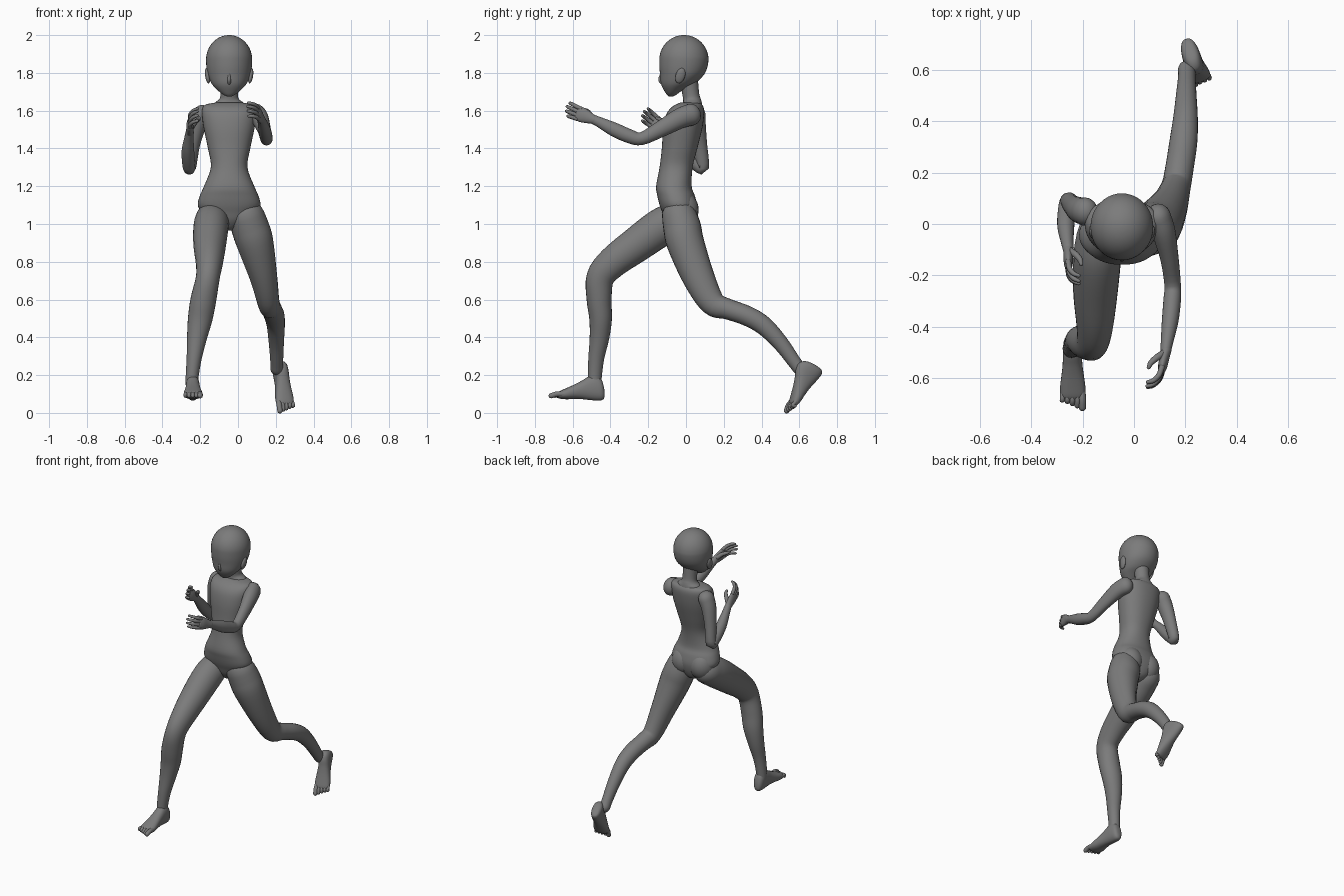
import bpy, bmesh, math
from mathutils import Vector

X, Z = Vector((1, 0, 0)), Vector((0, 0, 1))
grey = bpy.data.materials.new("dark_grey")
grey.diffuse_color = (.2, .2, .2, 1)


def spline(pts, n):
    """Catmull-Rom through rows of (x, y, z, a, b)."""
    p = [Vector(q) for q in pts]
    p = [p[0] * 2 - p[1]] + p + [p[-1] * 2 - p[-2]]
    out = []
    for i in range(1, len(p) - 2):
        a, b, c, d = p[i - 1:i + 3]
        for k in range(n):
            t = k / n
            out.append((b * 2 + (c - a) * t + (a * 2 - b * 5 + c * 4 - d) * t * t
                        + (b * 3 - a - c * 3 + d) * t ** 3) * 0.5)
    return out + [p[-2]]


def loft(name, pts, axis=None, ref=X, seg=24, n=4, power=2.0):
    """Tube with elliptical rings; a given axis keeps all rings parallel."""
    rows = spline(pts, n)
    cen = [Vector(r[:3]) for r in rows]
    rings = []
    for i, r in enumerate(rows):
        t = axis or (cen[min(i + 1, len(cen) - 1)] - cen[max(i - 1, 0)]).normalized()
        rings.append((cen[i], t, max(r[3], .002), max(r[4], .002)))
    if not axis:  # rounded ends
        for end, sign in ((0, -1), (-1, 1)):
            c, t, a, b = rings[end]
            cap = [(c + t * sign * min(a, b) * math.sin(g), t, a * math.cos(g), b * math.cos(g))
                   for g in (.4, .8, 1.15, 1.45)]
            rings = cap[::-1] + rings if sign < 0 else rings + cap
    bm = bmesh.new()
    loops = []
    for c, t, a, b in rings:
        s = (ref - t * ref.dot(t)).normalized()
        o = t.cross(s)
        loop = []
        for k in range(seg):
            g = 2 * math.pi * k / seg
            u, v = math.cos(g), math.sin(g)
            e = 2 / power
            loop.append(bm.verts.new(c + s * a * math.copysign(abs(u) ** e, u)
                                     + o * b * math.copysign(abs(v) ** e, v)))
        loops.append(loop)
    for p, q in zip(loops, loops[1:]):
        for k in range(seg):
            bm.faces.new((p[k], p[(k + 1) % seg], q[(k + 1) % seg], q[k]))
    bm.faces.new(loops[0][::-1])
    bm.faces.new(loops[-1])
    bmesh.ops.recalc_face_normals(bm, faces=bm.faces)
    me = bpy.data.meshes.new(name)
    bm.to_mesh(me)
    bm.free()
    me.materials.append(grey)
    for f in me.polygons:
        f.use_smooth = True
    ob = bpy.data.objects.new(name, me)
    bpy.context.collection.objects.link(ob)
    return ob


def ball(name, loc, scale, rot=(0, 0, 0)):
    bpy.ops.mesh.primitive_uv_sphere_add(segments=24, ring_count=14, location=loc, rotation=rot)
    ob = bpy.context.object
    ob.name, ob.scale = name, scale
    ob.data.materials.append(grey)
    bpy.ops.object.shade_smooth()


def foot(name, heel, fwd, inner):
    """Sole starts at the heel; inner points to the big toe side."""
    f = Vector(fwd).normalized()
    s = (Vector(inner) - f * f.dot(Vector(inner))).normalized()
    u = s.cross(f)
    u = u if u.z > 0 else -u
    h = Vector(heel)
    rows = []
    for t, w, bot, top in ((-.002, .008, .02, .04), (.004, .022, .008, .075), (.02, .032, .001, .115),
                           (.05, .036, 0, .135), (.085, .037, .002, .126), (.12, .039, .004, .103),
                           (.16, .044, .003, .08), (.2, .049, 0, .06), (.235, .047, .002, .043),
                           (.25, .036, .008, .032)):
        rows.append((*(h + f * t + u * (top + bot) / 2), w, (top - bot) / 2))
    loft(name, rows, axis=f, ref=s, power=2.3)
    for i in range(5):
        off, r = .035 - .0185 * i, (.0145, .0115, .011, .0105, .01)[i]
        end = .28 - .008 * i
        loft(f"{name}_toe_{i + 1}", [(*(h + f * .215 + s * off + u * .026), r, r),
                                     (*(h + f * .25 + s * off * 1.05 + u * .026), r, r),
                                     (*(h + f * end + s * off * 1.05 + u * .016), r, r)], ref=s, seg=10)


def hand(name, wrist, fwd, palm):
    """palm is the direction the fingers curl towards."""
    f, w = Vector(fwd).normalized(), Vector(wrist)
    p = Vector(palm)
    p = (p - f * f.dot(p)).normalized()
    u = p.cross(f)
    u = u if u.z > 0 else -u
    loft(name, [(*(w + f * t), a, b) for t, a, b in
                ((-.01, .023, .021), (.025, .032, .019), (.06, .039, .018), (.084, .037, .013))], ref=u)
    for i in range(4):
        k = 1.5 - i
        ln = (.078, .086, .08, .062)[i]
        base = w + f * .08 + u * k * .019
        d = f + u * k * .06
        rows = [(*base, .0115, .0115), (*(base + d * ln * .45 + p * .004), .0105, .0105),
                (*(base + d * ln * .8 + p * .02), .0095, .0095),
                (*(base + d * ln * .95 + p * .04), .0075, .0075)]
        loft(f"{name}_finger_{i + 1}", rows, ref=u, seg=10)
    rows = [(*(w + f * a + u * b + p * c), r, r) for a, b, c, r in
            ((.015, .012, .006, .015), (.045, .028, .028, .013), (.07, .028, .045, .011), (.088, .024, .05, .008))]
    loft(name + "_thumb", rows, ref=u, seg=10)


# Torso: z, half width, y front, y back
C = -.047
torso = [(.965, .018, -.06, -.01), (.985, .05, -.085, .025), (1.02, .1, -.11, .045), (1.06, .143, -.125, .056),
         (1.1, .166, -.14, .058), (1.15, .155, -.152, .047), (1.2, .133, -.158, .03), (1.3, .097, -.14, .035),
         (1.4, .112, -.128, .06), (1.5, .133, -.122, .085), (1.57, .143, -.108, .095), (1.61, .142, -.085, .095),
         (1.632, .125, -.055, .085), (1.643, .07, -.03, .07)]
loft("torso", [(C, (f + b) / 2, z, w, (b - f) / 2) for z, w, f, b in torso], axis=Z, seg=40, power=2.2)
for side in (-1, 1):
    ball("buttock", (C + side * .068, -.025, 1.075), (.085, .092, .1))

# Neck and head
loft("neck", [(C, .035, 1.6, .1, .055), (C, .034, 1.64, .078, .05), (C, .032, 1.66, .053, .047),
              (C, .025, 1.69, .046, .045), (C, .012, 1.78, .05, .05)], axis=Z)
skull = [(1.676, .014, -.092, -.068), (1.685, .032, -.102, -.05), (1.7, .052, -.112, -.03),
         (1.725, .078, -.126, .01), (1.75, .097, -.134, .055), (1.79, .113, -.137, .095), (1.83, .12, -.141, .113)]
for g in range(0, 90, 10):
    c = math.cos(math.radians(g))
    skull.append((1.87 + .13 * math.sin(math.radians(g)), .122 * c, -.01 - .131 * c, -.01 + .129 * c))
skull.append((2.0, .004, -.014, -.006))
loft("head", [(C, (f + b) / 2, z, w, (b - f) / 2) for z, w, f, b in skull], axis=Z, seg=40, n=3)
loft("nose", [(C, -.131, 1.795, .006, .006), (C, -.135, 1.765, .009, .012), (C, -.128, 1.748, .01, .01)], seg=12)
for side in (-1, 1):
    ball("ear", (C + side * .114, -.03, 1.785), (.013, .025, .042), (-.3, side * .15, 0))

# Arms: path with side and depth radii
loft("right_arm", [(-.19, .048, 1.58, .05, .055), (-.215, .055, 1.52, .046, .05), (-.238, .07, 1.42, .037, .042),
                   (-.255, .088, 1.3, .033, .034), (-.262, .05, 1.325, .034, .036), (-.265, -.01, 1.39, .033, .036),
                   (-.26, -.065, 1.452, .025, .028), (-.255, -.1, 1.49, .021, .024)])
loft("left_arm", [(.095, .03, 1.58, .048, .058), (.115, -.03, 1.56, .046, .054), (.137, -.13, 1.505, .036, .044),
                  (.15, -.235, 1.452, .032, .034), (.148, -.3, 1.465, .034, .037), (.14, -.38, 1.5, .032, .037),
                  (.128, -.46, 1.54, .024, .027), (.124, -.49, 1.553, .021, .025)])
hand("right_hand", (-.255, -.1, 1.488), (0, -.78, .6), (1, 0, 0))
hand("left_hand", (.124, -.495, 1.555), (-.2, -.9, .36), (-1, 0, 0))

# Legs
loft("right_leg", [(-.135, -.045, 1.03, .088, .09), (-.143, -.13, .985, .093, .1), (-.15, -.27, .885, .086, .093),
                   (-.152, -.39, .795, .072, .083), (-.16, -.454, .715, .063, .074), (-.183, -.46, .6, .068, .066),
                   (-.2, -.452, .5, .065, .06), (-.217, -.458, .4, .053, .052), (-.232, -.475, .29, .04, .042),
                   (-.243, -.483, .19, .034, .037), (-.243, -.483, .15, .034, .035)])
loft("left_leg", [(.045, -.035, 1.04, .096, .093), (.065, -.02, .98, .1, .1), (.09, -.003, .9, .098, .099),
                  (.135, .065, .72, .073, .085), (.162, .14, .583, .058, .068), (.177, .22, .55, .055, .055),
                  (.192, .32, .515, .054, .053), (.2, .41, .463, .048, .05), (.203, .5, .37, .04, .042),
                  (.205, .57, .275, .034, .036), (.205, .6, .235, .034, .035)])
foot("right_foot", (-.24, -.434, .064), (.01, -1, .04), (1, 0, 0))
foot("left_foot", (.2, .728, .215), (.05, -.162, -.2), (-1, -.3, 0))
